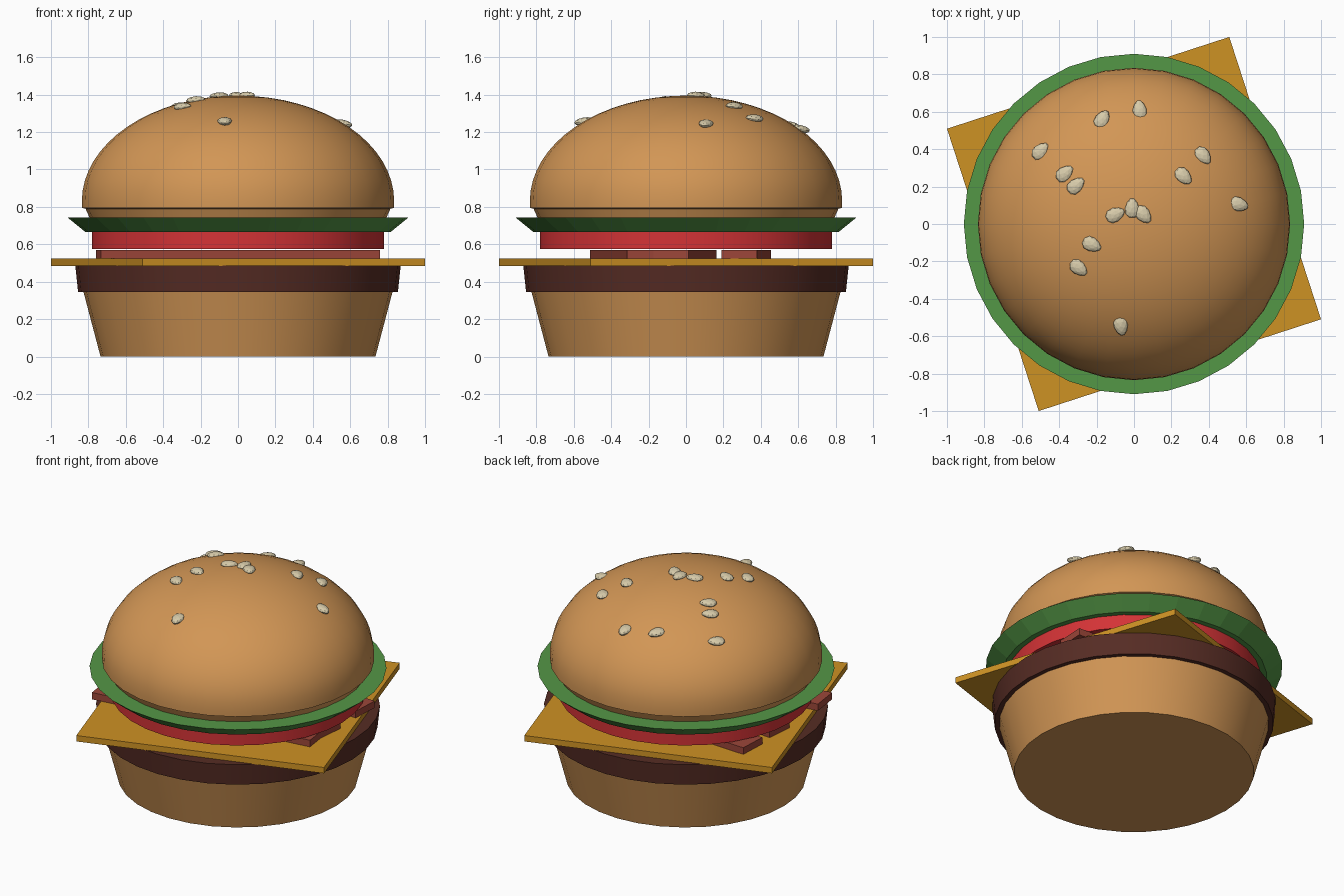
import bpy, bmesh, math
from mathutils import Vector, Matrix

cube = bpy.data.objects.get("Cube")
if cube:
    bpy.data.objects.remove(cube, do_unlink=True)

SIDES = 32


def material(name, r, g, b):
    lin = [((c / 255 + 0.055) / 1.055) ** 2.4 for c in (r, g, b)] + [1.0]
    m = bpy.data.materials.new(name)
    m.use_nodes = True
    m.diffuse_color = lin
    m.node_tree.nodes["Principled BSDF"].inputs["Base Color"].default_value = lin
    return m


BUN = material("toasted_bun", 210, 150, 85)
PATTY = material("grilled_meat", 86, 44, 36)
CHEESE = material("cheese_yellow", 206, 146, 36)
BACON = material("bacon_red", 156, 70, 57)
TOMATO = material("tomato_red", 212, 51, 54)
LETTUCE = material("lettuce_green", 84, 151, 70)
SEED = material("sesame_cream", 215, 203, 170)


def finish(name, bm, mat, smooth=True):
    bmesh.ops.recalc_face_normals(bm, faces=bm.faces)
    me = bpy.data.meshes.new(name)
    bm.to_mesh(me)
    bm.free()
    me.materials.append(mat)
    ob = bpy.data.objects.new(name, me)
    bpy.context.collection.objects.link(ob)
    if smooth:
        bpy.ops.object.select_all(action="DESELECT")
        ob.select_set(True)
        bpy.context.view_layer.objects.active = ob
        bpy.ops.object.shade_smooth_by_angle(angle=math.radians(30))
    return ob


def lathe(name, profile, mat, smooth=True):
    """Turn a bottom-to-top (radius, height) profile around z and cap both ends."""
    bm = bmesh.new()
    rings = []
    for r, z in profile:
        rings.append([bm.verts.new((r * math.cos(a), r * math.sin(a), z))
                      for a in (math.tau * i / SIDES for i in range(SIDES))])
    for low, high in zip(rings, rings[1:]):
        for i in range(SIDES):
            j = (i + 1) % SIDES
            bm.faces.new((low[i], low[j], high[j], high[i]))
    bm.faces.new(rings[0])
    bm.faces.new(rings[-1])
    return finish(name, bm, mat, smooth)


def slab(name, size, centre, angle, mat):
    bm = bmesh.new()
    bmesh.ops.create_cube(bm, size=1)
    bm.transform(Matrix.Translation(centre) @ Matrix.Rotation(angle, 4, "Z")
                 @ Matrix.Diagonal((*size, 1)))
    return finish(name, bm, mat, False)


# Dome of the upper bun
DOME_R, DOME_Z, DOME_H = 0.835, 0.83, 0.565


def dome_height(r):
    return DOME_Z + DOME_H * math.sqrt(1 - (r / DOME_R) ** 2)


# Round layers
lathe("bottom_bun", [(0.735, 0), (0.83, 0.36)], BUN)
lathe("patty", [(0.855, 0.345), (0.87, 0.487)], PATTY)
lathe("tomato", [(0.78, 0.575), (0.78, 0.667)], TOMATO)
lathe("lettuce", [(0.815, 0.665), (0.91, 0.742)], LETTUCE, False)
dome = [(DOME_R * math.cos(t), DOME_Z + DOME_H * math.sin(t))
        for t in (math.pi / 2 * k / 16 for k in range(16))]
lathe("top_bun", [(0.79, 0.735), (0.815, 0.79), (DOME_R, 0.795)] + dome
      + [(0.01, DOME_Z + DOME_H)], BUN)

# Cheese slice, turned so that its corners stick out
slab("cheese", (1.587, 1.587, 0.04), (0, 0, 0.505), math.radians(18), CHEESE)

# Bacon strips, given by the y of their two ends
for i, (y0, y1) in enumerate([(-0.42, -0.22), (0.07, -0.08), (0.36, 0.285)]):
    turn = math.atan2(y1 - y0, 1.5)
    slab(f"bacon_strip_{i + 1}", (1.505, 0.19, 0.046), (0, (y0 + y1) / 2, 0.547),
         turn, BACON)

# Sesame seeds: x, y and turn in degrees
seeds = [(-.17, .56, 60), (.03, .61, 95), (-.5, .39, 45), (.37, .365, -50),
         (-.37, .27, 40), (-.31, .205, 40), (.265, .255, -45), (.56, .105, -15),
         (-.1, .05, 25), (-.01, .085, 90), (.05, .05, -50), (-.225, -.11, -25),
         (-.295, -.235, -40), (-.07, -.545, -80)]
for i, (x, y, turn) in enumerate(seeds):
    bm = bmesh.new()
    bmesh.ops.create_icosphere(bm, subdivisions=2, radius=1)
    for v in bm.verts:
        v.co.y *= 1 - 0.25 * v.co.x      # taper to one end
    lean = Vector((x * 0.35, y * 0.35, 1)).to_track_quat("Z", "Y").to_matrix().to_4x4()
    lean = Vector((0, 0, 1)).rotation_difference(
        Vector((x * 0.35, y * 0.35, 1))).to_matrix().to_4x4()
    bm.transform(Matrix.Translation((x, y, dome_height(math.hypot(x, y)) + 0.002)) @ lean
                 @ Matrix.Rotation(math.radians(turn), 4, "Z")
                 @ Matrix.Diagonal((0.054, 0.038, 0.021, 1)))
    finish(f"sesame_seed_{i + 1}", bm, SEED, False)
